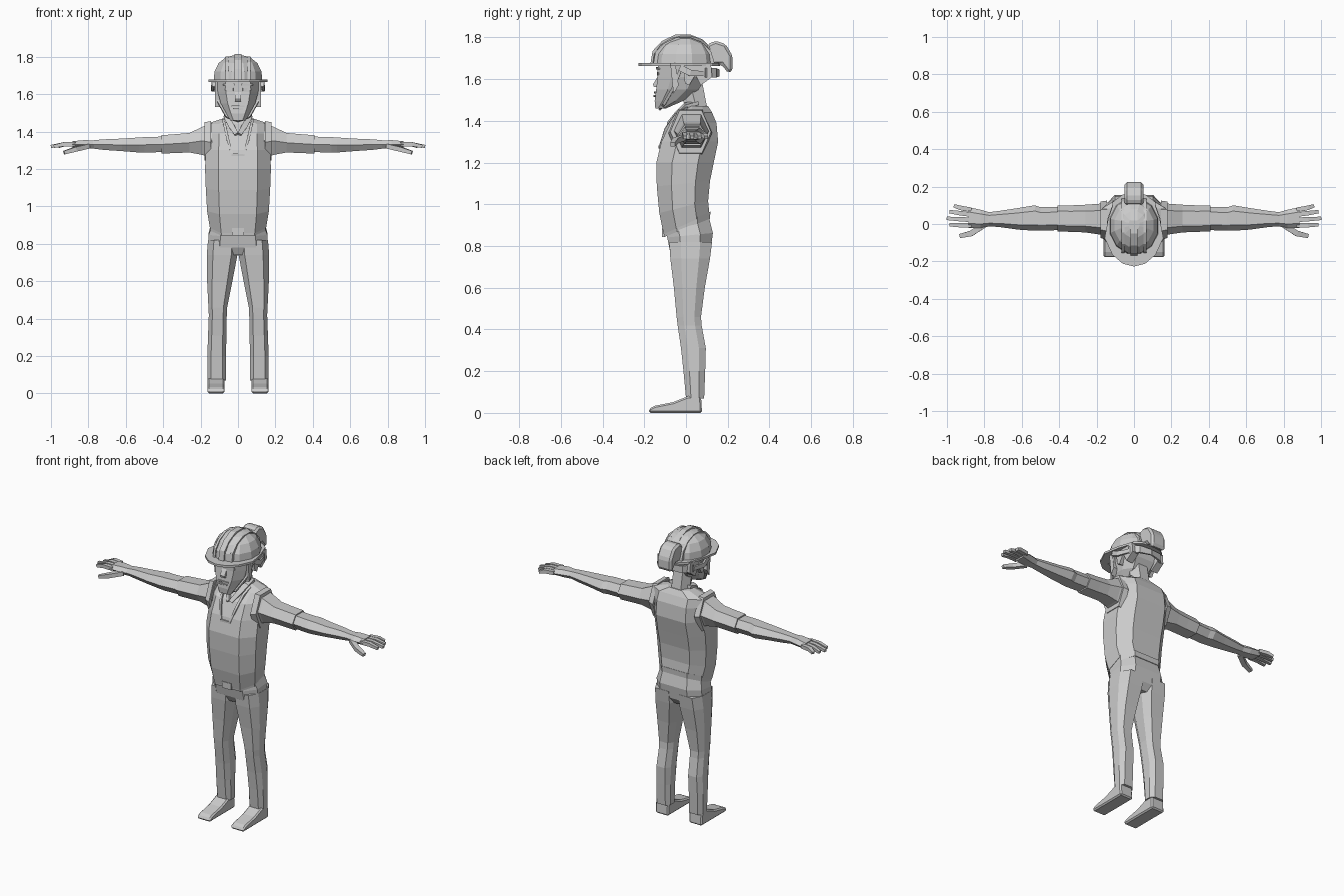
import bpy, bmesh, math
from mathutils import Vector

grey = bpy.data.materials.new("plain grey")
grey.diffuse_color = (0.6, 0.6, 0.6, 1)

BOXY = [(1, -.45), (1, .45), (.6, 1), (0, 1.0), (-.6, 1), (-1, .45), (-1, -.45), (-.6, -1), (0, -1.0), (.6, -1)]
SIX = [(1, 0), (.55, 1), (-.55, 1), (-1, 0), (-.55, -1), (.55, -1)]
SQUARE = [(1, -1), (1, 1), (-1, 1), (-1, -1)]
ROUND = [(math.cos(math.tau * (i + .5) / 12), math.sin(math.tau * (i + .5) / 12)) for i in range(12)]


def finish(name, bm, mirror=False, bevel=0):
    bmesh.ops.recalc_face_normals(bm, faces=bm.faces)
    me = bpy.data.meshes.new(name)
    bm.to_mesh(me)
    bm.free()
    me.materials.append(grey)
    ob = bpy.data.objects.new(name, me)
    bpy.context.collection.objects.link(ob)
    if bevel:
        m = ob.modifiers.new("bevel", 'BEVEL')
        m.width, m.segments = bevel, 1
    if mirror:
        ob.modifiers.new("mirror", 'MIRROR')
    return ob


def skin(name, rings, mirror=False, bevel=0):
    """Join rings of points into a closed body."""
    bm = bmesh.new()
    vs = [[bm.verts.new(p) for p in r] for r in rings]
    n = len(vs[0])
    for a, b in zip(vs, vs[1:]):
        for i in range(n):
            j = (i + 1) % n
            bm.faces.new((a[i], a[j], b[j], b[i]))
    bm.faces.new(vs[0][::-1])
    bm.faces.new(vs[-1])
    return finish(name, bm, mirror, bevel)


def loft(name, sections, shape=BOXY, axis='z', mirror=False):
    """Sections: (position, u0, u1, v0, v1[, tilt]); u,v are x,y or y,z."""
    rings = []
    for s in sections:
        p, u0, u1, v0, v1 = s[:5]
        t = s[5] if len(s) > 5 else 0
        r = []
        for a, b in shape:
            u = (u0 + u1) / 2 + a * (u1 - u0) / 2
            v = (v0 + v1) / 2 + b * (v1 - v0) / 2
            r.append((u, v, p + t * v) if axis == 'z' else (p, u, v))
        rings.append(r)
    return skin(name, rings, mirror)


def side_prism(name, pts, x0, x1, mirror=False, bevel=0):
    return skin(name, [[(x, y, z) for y, z in pts] for x in (x0, x1)], mirror, bevel)


def bar(name, path, w, h, mirror=False, up=(0, 0, 1)):
    """Rectangular strip along a path of points, tapered a little at its end."""
    path = [Vector(p) for p in path]
    rings = []
    for i, p in enumerate(path):
        d = (path[min(i + 1, len(path) - 1)] - path[max(i - 1, 0)]).normalized()
        s = d.cross(Vector(up)).normalized()
        t = s.cross(d)
        k = .75 if i == len(path) - 1 else 1
        rings.append([p + s * a * w * k / 2 + t * b * h * k / 2 for a, b in SQUARE])
    return skin(name, rings, mirror)


# Torso with vest, tilted hem
loft("torso", [(.905, -.15, .15, -.107, .112, .45), (.99, -.165, .165, -.128, .106, .25),
               (1.1, -.172, .172, -.14, .115, .1), (1.2, -.176, .176, -.142, .133),
               (1.3, -.172, .172, -.118, .154), (1.39, -.17, .17, -.075, .146),
               (1.44, -.168, .168, -.02, .125), (1.472, -.075, .075, .005, .105)])
# Vest edges around the arms and the neck opening
loft("vest_armhole", [(.145, -.085, .125, 1.23, 1.455), (.178, -.075, .12, 1.245, 1.45)], SIX, 'x', True)
bar("vest_neckline", [(.078, .01, 1.46), (.07, -.045, 1.43), (.055, -.095, 1.36), (.03, -.124, 1.275)],
    .014, .016, True, (0, -1, 0))
bar("vest_neckline_base", [(-.035, -.124, 1.275), (.035, -.124, 1.275)], .014, .014)
bar("shirt_collar", [(.06, .06, 1.485), (.06, 0, 1.475), (.035, -.045, 1.43), (.008, -.085, 1.385)],
    .03, .018, True, (0, -1, 0))
# Belt and buckle
loft("belt", [(.885, -.146, .146, -.103, .115, .4), (.918, -.149, .149, -.107, .117, .4)])
side_prism("buckle", [(-.116, .843), (-.102, .843), (-.102, .883), (-.116, .883)], -.032, .032)

# Trousers
loft("trouser_seat", [(.74, -.1, .1, -.055, .09), (.78, -.16, .16, -.078, .118), (.85, -.157, .157, -.09, .129, .1),
                      (.91, -.14, .14, -.096, .106, .4)])
loft("trouser_leg", [(.07, .064, .163, 0, .087), (.2, .064, .164, -.012, .092), (.31, .062, .16, -.024, .095),
                     (.42, .06, .156, -.04, .075), (.46, .058, .158, -.045, .072), (.6, .03, .165, -.058, .09),
                     (.74, .003, .167, -.075, .115), (.82, .003, .16, -.08, .125)], BOXY, 'z', True)
# Shoes
side_prism("shoe", [(-.177, 0), (.077, 0), (.072, .08), (.01, .08), (-.06, .052), (-.15, .034), (-.177, .02)],
           .072, .163, True, .008)

# Arms: short sleeve, forearm, palm, fingers
loft("sleeve", [(.14, -.065, .115, 1.26, 1.445), (.19, -.055, .108, 1.275, 1.425), (.26, -.045, .103, 1.288, 1.392),
                (.33, -.042, .1, 1.285, 1.386), (.41, -.04, .1, 1.282, 1.38)], SIX, 'x', True)
loft("forearm", [(.39, -.032, .092, 1.29, 1.373), (.5, -.036, .09, 1.288, 1.37), (.53, -.036, .1, 1.288, 1.368),
                 (.62, -.03, .085, 1.295, 1.362), (.72, -.016, .07, 1.302, 1.358), (.785, -.012, .062, 1.31, 1.352)],
     SIX, 'x', True)
loft("palm", [(.77, -.012, .062, 1.308, 1.352), (.82, -.022, .076, 1.308, 1.354), (.885, -.022, .09, 1.312, 1.348)],
     SIX, 'x', True)
for i, (y0, y1, tip) in enumerate([(-.008, -.004, .985), (.022, .03, 1.0), (.05, .066, .985), (.076, .097, .96)]):
    bar("finger_%d" % (i + 1), [(.87, y0, 1.332), (.93, (y0 + y1) / 2, 1.332), (tip, y1, 1.32)], .024, .022, True)
bar("thumb", [(.80, -.005, 1.322), (.87, -.05, 1.305), (.93, -.064, 1.287)], .03, .025, True)

# Neck and head
loft("neck", [(1.4, -.075, .075, -.02, .115), (1.47, -.06, .06, -.005, .1), (1.6, -.058, .058, -.045, .075)], SIX)
loft("head", [(1.46, -.042, .042, -.147, -.095), (1.495, -.062, .062, -.15, -.015), (1.55, -.092, .092, -.143, .06),
              (1.61, -.108, .108, -.136, .1), (1.68, -.115, .115, -.135, .11)])
side_prism("nose", [(-.125, 1.63), (-.158, 1.575), (-.154, 1.562), (-.12, 1.56)], -.016, .016)
bar("upper_lip", [(-.035, -.148, 1.535), (.035, -.148, 1.535)], .01, .009)
bar("lower_lip", [(-.028, -.15, 1.52), (.028, -.15, 1.52)], .01, .009)
bar("eye", [(.025, -.135, 1.625), (.07, -.13, 1.625)], .008, .016, True)
bar("eyebrow", [(.018, -.138, 1.652), (.08, -.13, 1.65)], .012, .01, True)
side_prism("ear", [(-.012, 1.64), (.03, 1.65), (.045, 1.62), (.015, 1.57), (-.005, 1.58)], .08, .122, True)

# Hair at the sides and back, chin strap
side_prism("side_hair", [(-.075, 1.67), (-.05, 1.67), (-.035, 1.57), (-.06, 1.53)], .09, .122, True)
side_prism("back_hair", [(-.01, 1.67), (.12, 1.67), (.125, 1.61), (.07, 1.57), (.04, 1.63)], .07, .115, True)
bar("chin_strap", [(.125, -.02, 1.66), (.105, -.06, 1.56), (.06, -.105, 1.48), (0, -.125, 1.455)], .014, .012, True,
    (1, 0, 0.1))
bar("strap_anchor", [(.134, -.03, 1.655), (.138, .02, 1.63), (.115, .09, 1.625)], .012, .03, True)
bar("helmet_back_band", [(.115, .09, 1.63), (.075, .14, 1.63), (0, .155, 1.63)], .012, .045, True)

# Bun of hair
side_prism("hair_bun", [(.1, 1.765), (.14, 1.784), (.19, 1.768), (.224, 1.71), (.224, 1.64), (.203, 1.628),
                        (.17, 1.67), (.11, 1.67)], -.05, .05, False, .016)

# Helmet: shell, ridges, brim
loft("helmet_shell", [(1.668, -.135, .135, -.165, .145), (1.72, -.13, .13, -.158, .138), (1.765, -.108, .108, -.125, .11),
                      (1.795, -.07, .07, -.075, .07), (1.806, -.03, .03, -.035, .03)], ROUND)
RIDGE = [(-.17, 1.675), (-.16, 1.735), (-.115, 1.783), (-.05, 1.814), (.02, 1.814), (.08, 1.79), (.13, 1.74),
         (.15, 1.675)]
side_prism("helmet_centre_ridge", RIDGE, -.018, .018)
side_prism("helmet_side_ridge", [(y * .92, 1.675 + (z - 1.675) * .9) for y, z in RIDGE], .052, .066, True)
EDGE = [(0, -.227), (.06, -.212), (.115, -.165), (.157, -.075), (.138, .03), (.105, .125), (.06, .158), (0, .162)]
outline = EDGE + [(-x, y) for x, y in EDGE[-2:0:-1]]
skin("helmet_brim", [[(x, y, z) for x, y in outline] for z in (1.664, 1.677)])
